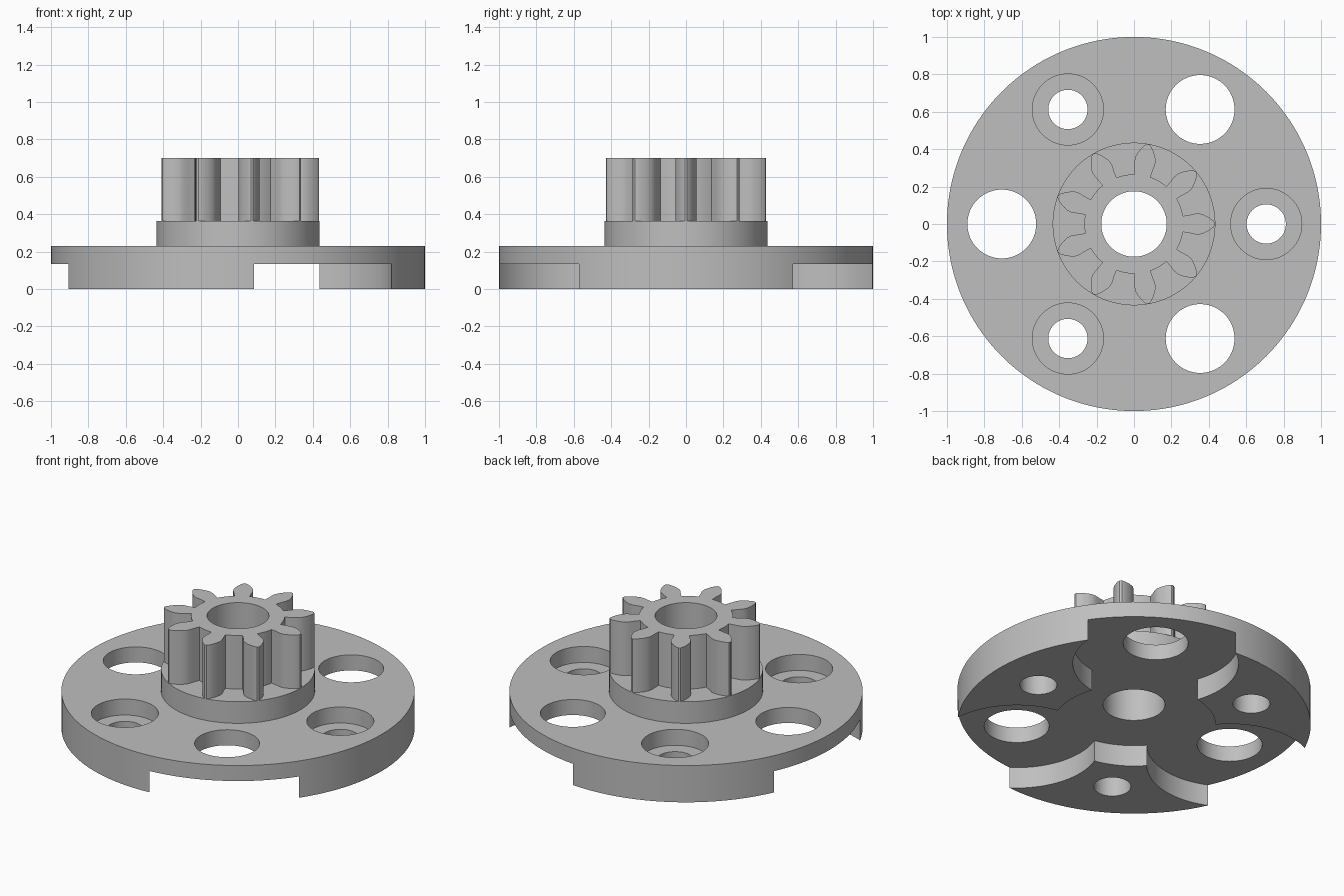
import bpy, bmesh, math

if "Cube" in bpy.data.objects:
    bpy.data.objects.remove(bpy.data.objects["Cube"])

grey = bpy.data.materials.new("plain grey")
grey.diffuse_color = (0.52, 0.52, 0.52, 1)
grey.use_nodes = True
grey.node_tree.nodes["Principled BSDF"].inputs["Base Color"].default_value = grey.diffuse_color


def prism(name, pts, z0, z1):
    """Extrude a closed outline from z0 to z1."""
    bm = bmesh.new()
    face = bm.faces.new([bm.verts.new((x, y, z0)) for x, y in pts])
    top = bmesh.ops.extrude_face_region(bm, geom=[face])["geom"]
    bmesh.ops.translate(bm, vec=(0, 0, z1 - z0),
                        verts=[v for v in top if isinstance(v, bmesh.types.BMVert)])
    bmesh.ops.recalc_face_normals(bm, faces=bm.faces[:])
    mesh = bpy.data.meshes.new(name)
    bm.to_mesh(mesh)
    bm.free()
    mesh.materials.append(grey)
    obj = bpy.data.objects.new(name, mesh)
    bpy.context.collection.objects.link(obj)
    return obj


def cylinder(name, r, z0, z1, dist=0.0, deg=0.0, n=96):
    a = math.radians(deg)
    cx, cy = dist * math.cos(a), dist * math.sin(a)
    pts = [(cx + r * math.cos(2 * math.pi * i / n),
            cy + r * math.sin(2 * math.pi * i / n)) for i in range(n)]
    return prism(name, pts, z0, z1)


def combine(target, other, operation):
    """Apply a boolean and remove the helper."""
    other.hide_render = True
    mod = target.modifiers.new("combine", 'BOOLEAN')
    mod.operation = operation
    mod.solver = 'EXACT'
    mod.object = other
    bpy.context.view_layer.objects.active = target
    bpy.ops.object.modifier_apply(modifier=mod.name)
    bpy.data.objects.remove(other, do_unlink=True)


# Flange disc with raised hub
plate = cylinder("geared_flange", 1.0, 0.0, 0.23, n=160)
combine(plate, cylinder("hub", 0.435, 0.18, 0.365), 'UNION')

# Nine-tooth pinion: (radius along tooth, half width)
flank = [(0.262, 0.043), (0.30, 0.049), (0.33, 0.056), (0.355, 0.055),
         (0.38, 0.046), (0.405, 0.032), (0.425, 0.017), (0.433, 0.006)]
tooth = [(x, -w) for x, w in flank] + [(x, w) for x, w in reversed(flank)]
# rounded root between one tooth and the next
root_r = math.hypot(*flank[0])
root_a = math.atan2(flank[0][1], flank[0][0])
step = math.radians(40)
for i in (1, 2, 3):
    a = root_a + (step - 2 * root_a) * i / 4
    tooth.append((root_r * math.cos(a), root_r * math.sin(a)))
outline = []
for k in range(9):
    c, s = math.cos(k * step), math.sin(k * step)
    outline += [(x * c - y * s, x * s + y * c) for x, y in tooth]
combine(plate, prism("pinion", outline, 0.30, 0.70), 'UNION')

# Underside recess: central pocket plus three round pockets open at the rim
combine(plate, cylinder("centre_pocket", 0.462, -0.1, 0.133), 'DIFFERENCE')
for deg in (60, 180, 300):
    combine(plate, cylinder("side_pocket", 0.469, -0.1, 0.133, 0.707, deg), 'DIFFERENCE')

# Large through holes, and counterbored screw holes in the feet
for deg in (60, 180, 300):
    combine(plate, cylinder("large_hole", 0.184, -0.1, 0.3, 0.707, deg, 64), 'DIFFERENCE')
for deg in (0, 120, 240):
    combine(plate, cylinder("counterbore", 0.19, 0.13, 0.3, 0.707, deg, 64), 'DIFFERENCE')
    combine(plate, cylinder("screw_hole", 0.105, -0.1, 0.3, 0.707, deg, 64), 'DIFFERENCE')

# Central bore
combine(plate, cylinder("bore", 0.175, -0.1, 0.8, n=64), 'DIFFERENCE')

bpy.ops.object.select_all(action='DESELECT')
plate.select_set(True)
bpy.context.view_layer.objects.active = plate
bpy.ops.object.shade_smooth_by_angle(angle=math.radians(30))
